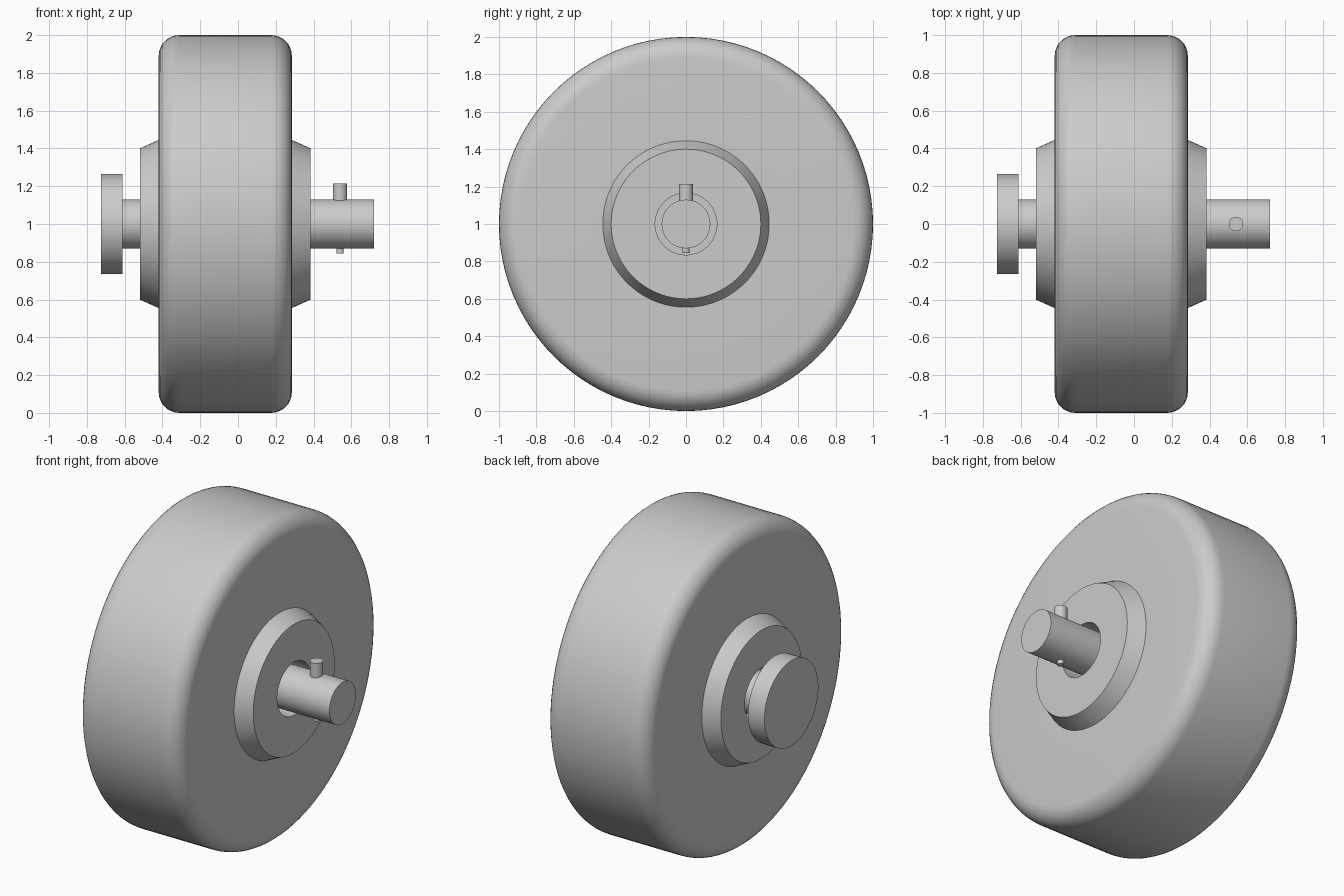
import bpy, bmesh, math
from mathutils import Matrix

cube = bpy.data.objects.get("Cube")
if cube:
    bpy.data.objects.remove(cube, do_unlink=True)

grey = bpy.data.materials.new("plain grey")
grey.use_nodes = True
colour = (0.6, 0.6, 0.6, 1)
grey.diffuse_color = colour
grey.node_tree.nodes["Principled BSDF"].inputs["Base Color"].default_value = colour

AXIS_Z = 1.0


def lathe(name, profile, segments, closed=False, matrix=Matrix()):
    """Spin (radius, height) points about local z; open profiles start and end on the axis."""
    bm = bmesh.new()
    rings = []
    for r, h in profile:
        if r == 0:
            rings.append([bm.verts.new((0, 0, h))] * segments)
        else:
            angles = [math.tau * i / segments for i in range(segments)]
            rings.append([bm.verts.new((r * math.cos(a), r * math.sin(a), h)) for a in angles])
    pairs = list(zip(rings, rings[1:] + rings[:1]))
    for low, high in pairs if closed else pairs[:-1]:
        for i in range(segments):
            j = (i + 1) % segments
            corners = list(dict.fromkeys((low[i], low[j], high[j], high[i])))
            bm.faces.new(corners)
    bmesh.ops.recalc_face_normals(bm, faces=bm.faces)
    bm.transform(matrix)
    mesh = bpy.data.meshes.new(name)
    bm.to_mesh(mesh)
    bm.free()
    mesh.materials.append(grey)
    obj = bpy.data.objects.new(name, mesh)
    bpy.context.collection.objects.link(obj)
    bpy.ops.object.select_all(action="DESELECT")
    obj.select_set(True)
    bpy.context.view_layer.objects.active = obj
    bpy.ops.object.shade_smooth_by_angle(angle=math.radians(20))
    return obj


def fillet(r, h, radius, start, steps=8):
    """Quarter-circle of profile points about centre (r, h)."""
    angles = [math.radians(start + 90 * i / steps) for i in range(steps + 1)]
    return [(r + radius * math.cos(a), h + radius * math.sin(a)) for a in angles]


along_x = Matrix.Translation((0, 0, AXIS_Z)) @ Matrix.Rotation(math.pi / 2, 4, "Y")

# Wheel: rounded tread, tapered hub on both sides, and a through bore
left, right = -0.42, 0.285
edge, hub = 0.11, 0.10
profile = [(0.165, left - hub), (0.40, left - hub), (0.445, left)]
profile += fillet(1 - edge, left + edge, edge, -90)
profile += fillet(1 - edge, right - edge, edge, 0)
profile += [(0.445, right), (0.40, right + hub), (0.165, right + hub)]
lathe("wheel", profile, 96, True, along_x)

# Axle with a flat round head at one end
lathe("axle", [(0, -0.725), (0.265, -0.725), (0.265, -0.612), (0.13, -0.612),
               (0.13, 0.72), (0, 0.72)], 64, False, along_x)

# Retaining pin through the axle, with a thicker upper head
lathe("retaining_pin", [(0, 0.845), (0.019, 0.845), (0.019, 1.1), (0.038, 1.1),
                        (0.038, 1.215), (0, 1.215)], 32, False,
      Matrix.Translation((0.54, 0, 0)))
